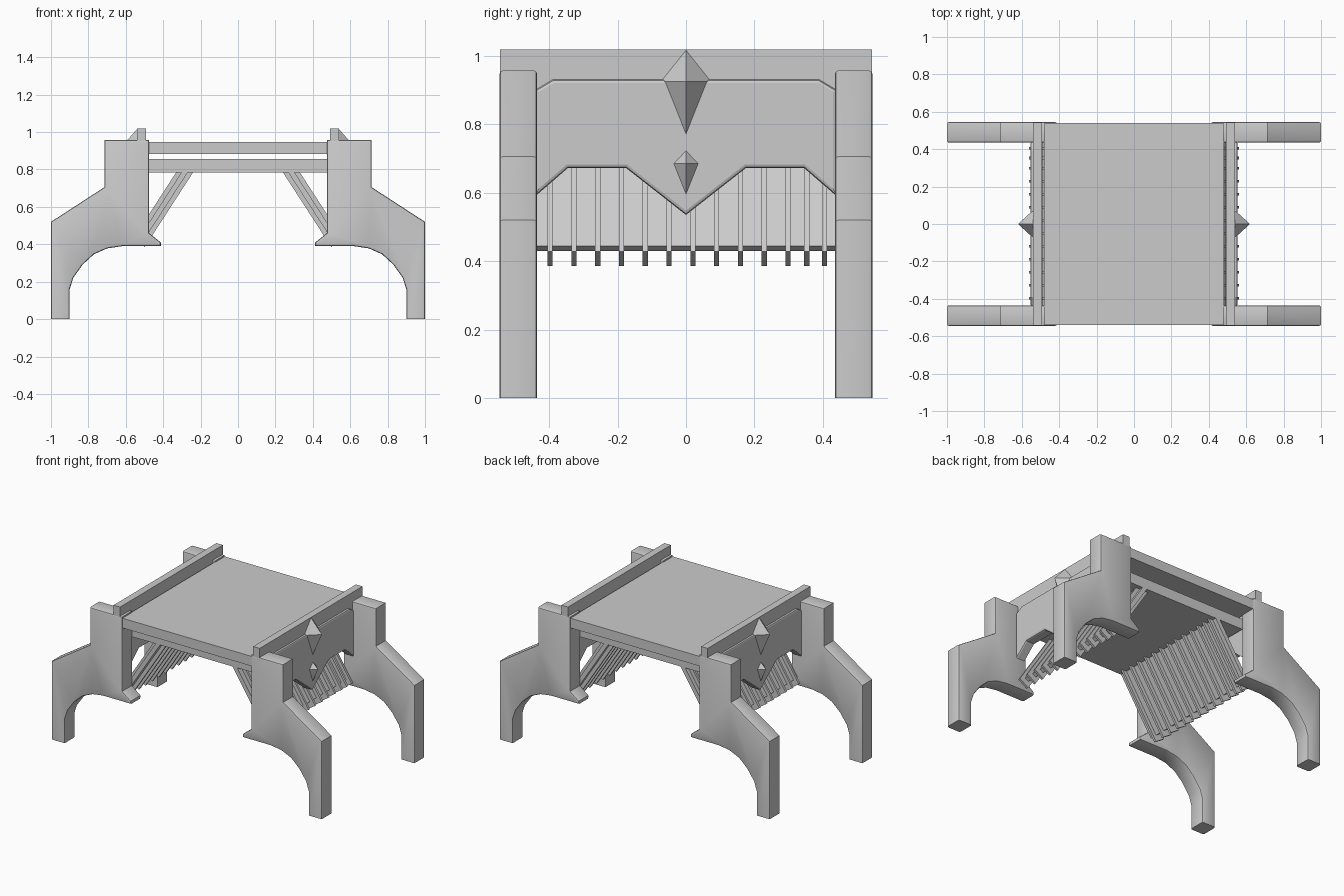
import bpy, bmesh, math
from mathutils import Vector

if "Cube" in bpy.data.objects:
    bpy.data.objects.remove(bpy.data.objects["Cube"])


def finish(name, bm, smooth=False):
    bmesh.ops.recalc_face_normals(bm, faces=bm.faces[:])
    me = bpy.data.meshes.new(name)
    bm.to_mesh(me)
    bm.free()
    ob = bpy.data.objects.new(name, me)
    bpy.context.collection.objects.link(ob)
    if smooth:
        bpy.ops.object.select_all(action='DESELECT')
        ob.select_set(True)
        bpy.context.view_layer.objects.active = ob
        bpy.ops.object.shade_smooth_by_angle(angle=math.radians(30))
    return ob


def prism(name, pts, place, lo, hi, bevel=0.0, keep=lambda e: True, smooth=False):
    """Extrude a 2D profile from lo to hi; place(u, v, depth) gives the 3D point."""
    bm = bmesh.new()
    a = [bm.verts.new(place(u, v, lo)) for u, v in pts]
    b = [bm.verts.new(place(u, v, hi)) for u, v in pts]
    caps = [bm.faces.new(a), bm.faces.new(b)]
    n = len(pts)
    for i in range(n):
        j = (i + 1) % n
        bm.faces.new((a[i], a[j], b[j], b[i]))
    bmesh.ops.recalc_face_normals(bm, faces=bm.faces[:])
    if bevel:
        rim = [e for e in {e for f in caps for e in f.edges} if keep(e)]
        bmesh.ops.bevel(bm, geom=rim, offset=bevel, segments=2, profile=0.5,
                        affect='EDGES', clamp_overlap=True)
    return finish(name, bm, smooth)


def box(name, x0, x1, y0, y1, z0, z1):
    return prism(name, [(x0, y0), (x1, y0), (x1, y1), (x0, y1)],
                 lambda u, v, d: (u, v, d), z0, z1)


def gem(name, s, top, mid, bottom, half, base, apex):
    """Kite-shaped pyramid on the outer face of an apron."""
    bm = bmesh.new()
    ring = [bm.verts.new((s * base, y, z)) for y, z in
            ((0, top), (half, mid), (0, bottom), (-half, mid))]
    tip = bm.verts.new((s * apex, 0, mid))
    bm.faces.new(ring)
    for i in range(4):
        bm.faces.new((ring[i], ring[(i + 1) % 4], tip))
    finish(name, bm)


# table top and the lower panel below it
box("top_slab", -0.48, 0.48, -0.54, 0.54, 0.882, 0.947)
box("lower_panel", -0.476, 0.476, -0.44, 0.44, 0.785, 0.855)

leg = [(1, 0), (1, 0.52), (0.715, 0.705), (0.715, 0.957), (0.475, 0.957),
       (0.475, 0.46), (0.413, 0.41), (0.413, 0.39), (0.62, 0.39), (0.70, 0.378),
       (0.77, 0.347), (0.83, 0.292), (0.88, 0.222), (0.90, 0.16), (0.90, 0)]
apron = [(-0.44, 0.59), (-0.345, 0.672), (-0.175, 0.672), (0, 0.535),
         (0.175, 0.672), (0.345, 0.672), (0.44, 0.59), (0.44, 0.90),
         (0.39, 0.93), (-0.39, 0.93), (-0.44, 0.90)]
rib_y = [-0.397 + 0.0695 * i for i in range(11)] + [0.353, 0.405]
down = Vector((0.53 - 0.285, 0.407 - 0.785)).normalized()
out = Vector((-down.y, down.x))
rib_end = Vector((0.53, 0.407))


def slanted(length_from, thick):
    """Profile of a sloping strip, ending length_from above the rib ends."""
    p, q = rib_end - down * length_from, rib_end - down * 0.485
    h = out * thick / 2
    return [tuple(p - h), tuple(p + h), tuple(q + h), tuple(q - h)]


for s, side in ((-1, "left"), (1, "right")):
    xz = lambda u, v, d, s=s: (s * u, d, v)
    yz = lambda u, v, d, s=s: (s * d, u, v)
    # legs with softened rims and flat feet
    for y0, y1, end in ((-0.545, -0.435, "front"), (0.435, 0.545, "back")):
        prism(f"{end}_{side}_leg", leg, xz, y0, y1, 0.01,
              lambda e: max(v.co.z for v in e.verts) > 0.001, True)
    # raised rail along the edge of the top
    box(f"{side}_rail", *sorted((s * 0.492, s * 0.54)), -0.543, 0.543, 0.87, 1.018)
    # decorated apron between the legs
    prism(f"{side}_apron", apron, yz, 0.49, 0.553, 0.01,
          lambda e: all(abs(v.co.x) > 0.52 for v in e.verts))
    gem(f"{side}_large_gem", s, 1.016, 0.925, 0.742, 0.073, 0.54, 0.62)
    gem(f"{side}_small_gem", s, 0.73, 0.685, 0.578, 0.043, 0.545, 0.592)
    # sloping board with ribs on both faces
    prism(f"{side}_sloping_board", slanted(0.036, 0.028), xz, -0.44, 0.44)
    for i, y in enumerate(rib_y):
        prism(f"{side}_rib_{i + 1}", slanted(0, 0.076), xz, y - 0.0075, y + 0.0075)
